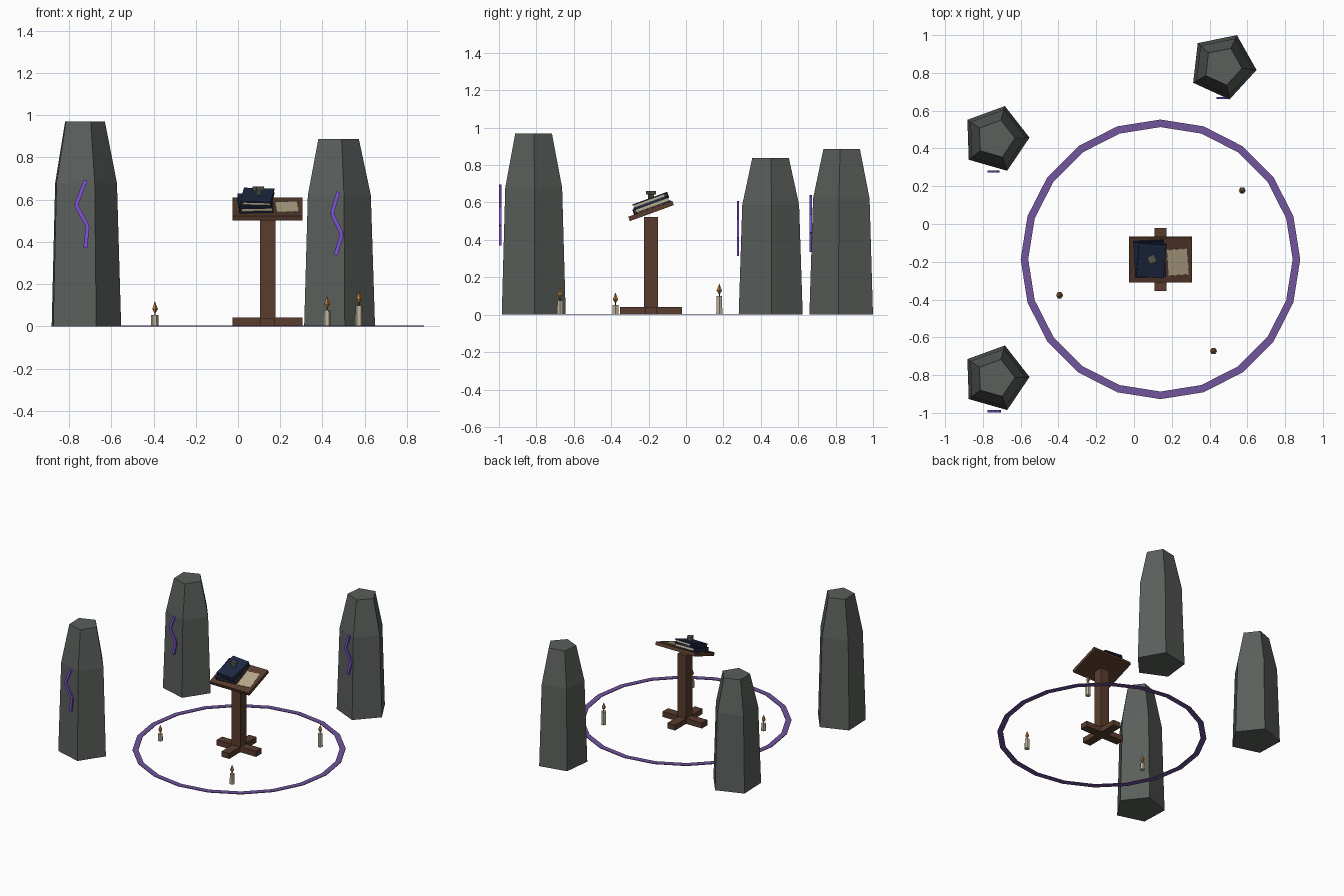
import bpy, bmesh, math
from mathutils import Matrix, Vector

if "Cube" in bpy.data.objects:
    bpy.data.objects.remove(bpy.data.objects["Cube"])


def mat(name, rgb):
    m = bpy.data.materials.new(name)
    m.diffuse_color = (*rgb, 1)
    m.use_nodes = True
    m.node_tree.nodes["Principled BSDF"].inputs["Base Color"].default_value = m.diffuse_color
    return m


STONE = mat("stone_grey", (0.103, 0.115, 0.105))
RUNE = mat("bright_purple", (0.22, 0.085, 0.70))
RING = mat("dull_purple", (0.17, 0.09, 0.34))
WOOD = mat("brown_wood", (0.10, 0.046, 0.027))
NAVY = mat("navy_cover", (0.013, 0.022, 0.056))
PAPER = mat("parchment", (0.48, 0.40, 0.26))
WAX = mat("candle_wax", (0.52, 0.46, 0.33))
FLAME = mat("flame_orange", (0.52, 0.23, 0.06))
METAL = mat("dull_metal", (0.09, 0.09, 0.07))
WICK = mat("dark_wick", (0.02, 0.017, 0.014))


def finish(name, bm, material, matrix=Matrix()):
    bmesh.ops.recalc_face_normals(bm, faces=bm.faces)
    me = bpy.data.meshes.new(name)
    bm.to_mesh(me)
    bm.free()
    me.materials.append(material)
    ob = bpy.data.objects.new(name, me)
    ob.matrix_world = matrix
    bpy.context.collection.objects.link(ob)
    return ob


def box(name, centre, size, material, frame=Matrix(), rot=Matrix()):
    bm = bmesh.new()
    bmesh.ops.create_cube(bm, size=1, matrix=Matrix.Diagonal((*size, 1)))
    return finish(name, bm, material, frame @ Matrix.Translation(centre) @ rot)


def lathe(name, centre, profile, sides, material, turn=0):
    """Stack of polygon rings (radius, z), capped at both ends."""
    bm = bmesh.new()
    rings = []
    for r, z in profile:
        rings.append([bm.verts.new((r * math.cos(turn + math.tau * i / sides),
                                    r * math.sin(turn + math.tau * i / sides), z))
                      for i in range(sides)])
    for a, b in zip(rings, rings[1:]):
        for i in range(sides):
            j = (i + 1) % sides
            bm.faces.new((a[i], a[j], b[j], b[i]))
    bm.faces.new(rings[0][::-1])
    bm.faces.new(rings[-1])
    return finish(name, bm, material, Matrix.Translation(centre))


# Standing stones, each with a zigzag rune of three bars in front
stones = [
    (0.470, 0.836, 0.887, -6.6, 0.667, [(0.475, 0.637), (0.445, 0.535), (0.492, 0.437), (0.462, 0.338)]),
    (-0.733, 0.451, 0.838, 2, 0.278, [(-0.735, 0.605), (-0.768, 0.51), (-0.722, 0.41), (-0.742, 0.315)]),
    (-0.733, -0.816, 0.970, 2, -0.992, [(-0.721, 0.692), (-0.767, 0.575), (-0.712, 0.475), (-0.723, 0.372)]),
]
for n, (x, y, h, turn, ry, pts) in enumerate(stones, 1):
    lathe(f"standing_stone_{n}", (x, y, 0),
          [(0.18, 0), (0.16, 0.7 * h), (0.103, h)], 5, STONE, math.radians(turn))
    for k, (a, b) in enumerate(zip(pts, pts[1:]), 1):
        dx, dz = b[0] - a[0], b[1] - a[1]
        box(f"rune_bar_{n}_{k}", ((a[0] + b[0]) / 2, ry, (a[1] + b[1]) / 2),
            (0.018, 0.013, math.hypot(dx, dz)), RUNE,
            rot=Matrix.Rotation(math.atan2(dx, dz), 4, 'Y'))

# Ritual ring on the ground
CX, CY = 0.14, -0.187
bm = bmesh.new()
section = [(0.70, 0), (0.74, 0), (0.74, 0.005), (0.70, 0.005)]
loops = []
for i in range(20):
    a = math.tau * i / 20
    loops.append([bm.verts.new((r * math.cos(a), r * math.sin(a), z)) for r, z in section])
for i in range(20):
    p, q = loops[i], loops[(i + 1) % 20]
    for k in range(4):
        m = (k + 1) % 4
        bm.faces.new((p[k], p[m], q[m], q[k]))
finish("ground_ring", bm, RING, Matrix.Translation((CX, CY, 0)))

# Lectern: crossed feet, post and tilted board
box("foot_across", (CX, CY, 0.021), (0.333, 0.065, 0.042), WOOD)
box("foot_along", (CX, CY, 0.0205), (0.065, 0.333, 0.041), WOOD)
box("post", (CX, CY, 0.282), (0.073, 0.073, 0.48), WOOD)
tilt = Matrix.Translation((CX, CY, 0.555)) @ Matrix.Rotation(math.radians(20), 4, 'X')
box("board", (0, 0, 0), (0.333, 0.25, 0.025), WOOD, tilt)


# Closed books: two covers, a spine and a page block each
def book(name, x, y, z, w, d, t, turn):
    f = tilt @ Matrix.Translation((x, y, z)) @ Matrix.Rotation(math.radians(turn), 4, 'Z')
    c = 0.007
    box(name + "_lower_cover", (0, 0, c / 2), (w, d, c), NAVY, f)
    box(name + "_upper_cover", (0, 0, t - c / 2), (w, d, c), NAVY, f)
    box(name + "_spine", (-w / 2 + c / 2, 0, t / 2), (c, d, t - 2 * c), NAVY, f)
    box(name + "_pages", (0.002, 0, t / 2), (w - 0.016, d - 0.014, t - 2 * c), PAPER, f)


book("large_book", -0.057, 0.012, 0.0125, 0.162, 0.20, 0.028, 3)
book("small_book", -0.048, 0.016, 0.0405, 0.145, 0.188, 0.026, -5)

# Small metal ornament standing on the top book
spin = Matrix.Rotation(math.radians(28), 4, 'Z')
box("ornament_stem", (0.095, -0.187, 0.63), (0.022, 0.022, 0.03), METAL, rot=spin)
box("ornament_cap", (0.095, -0.187, 0.652), (0.04, 0.04, 0.02), METAL, rot=spin)

# Torn parchment sheet: rectangle outline with notched edges
bm = bmesh.new()
corners = [Vector(c) for c in ((-0.055, -0.075), (0.055, -0.075), (0.055, 0.075), (-0.055, 0.075))]
outline = []
for i in range(4):
    a, b = corners[i], corners[(i + 1) % 4]
    for k in range(6):
        p = a.lerp(b, k / 6)
        outline.append(bm.verts.new((*(p * (0.94 if k % 2 else 1.0)), 0)))
sheet = bm.faces.new(outline)
top = bmesh.ops.extrude_face_region(bm, geom=[sheet])
bmesh.ops.translate(bm, vec=(0, 0, 0.004),
                    verts=[v for v in top["geom"] if isinstance(v, bmesh.types.BMVert)])
finish("parchment_sheet", bm, PAPER,
       tilt @ Matrix.Translation((0.092, -0.009, 0.0128)) @ Matrix.Rotation(math.radians(4), 4, 'Z'))

# Candles with wick and pointed flame
for n, (x, y, h) in enumerate([(0.573, 0.178, 0.100), (-0.394, -0.377, 0.053), (0.421, -0.673, 0.077)], 1):
    lathe(f"candle_{n}", (x, y, 0), [(0.019, 0), (0.017, h)], 6, WAX)
    lathe(f"wick_{n}", (x, y, h), [(0.003, 0), (0.003, 0.014)], 5, WICK)
    lathe(f"flame_{n}", (x, y, h), [(0.003, 0.01), (0.015, 0.029), (0.0005, 0.066)], 5, FLAME)
